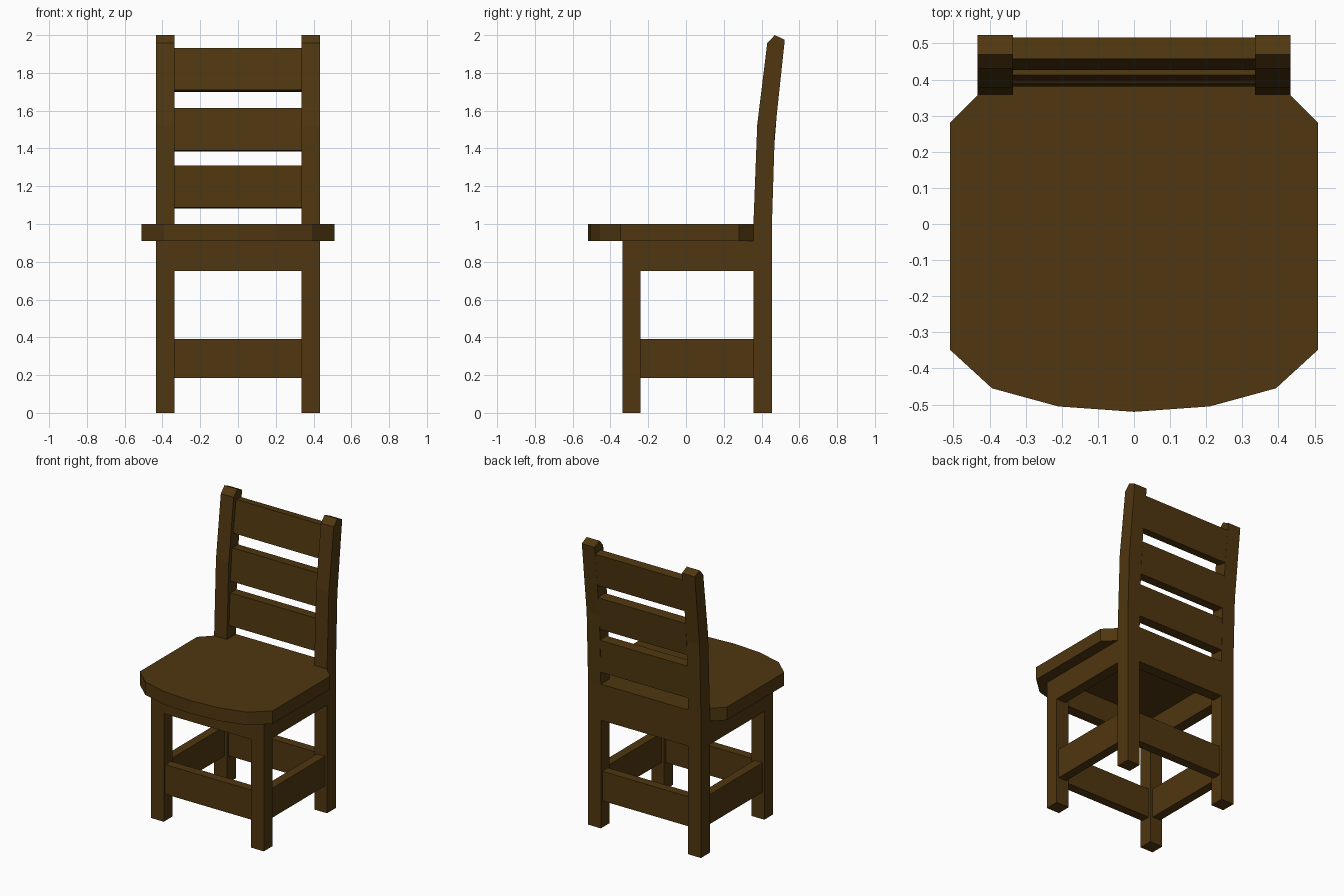
import bpy, bmesh
from mathutils import Vector

if "Cube" in bpy.data.objects:
    bpy.data.objects.remove(bpy.data.objects["Cube"])

wood = bpy.data.materials.new("dark brown wood")
wood.diffuse_color = (0.08, 0.038, 0.005, 1)
wood.use_nodes = True
wood.node_tree.nodes["Principled BSDF"].inputs["Base Color"].default_value = wood.diffuse_color


def prism(name, profile, axis, lo, hi):
    """Extrude a 2D profile along x (profile is y,z) or z (profile is x,y)."""
    bm = bmesh.new()
    place = (lambda a, b: (lo, a, b)) if axis == 'x' else (lambda a, b: (a, b, lo))
    face = bm.faces.new([bm.verts.new(place(a, b)) for a, b in profile])
    ext = bmesh.ops.extrude_face_region(bm, geom=[face])
    move = Vector((hi - lo, 0, 0)) if axis == 'x' else Vector((0, 0, hi - lo))
    bmesh.ops.translate(bm, vec=move,
                        verts=[v for v in ext['geom'] if isinstance(v, bmesh.types.BMVert)])
    bmesh.ops.recalc_face_normals(bm, faces=bm.faces)
    me = bpy.data.meshes.new(name)
    bm.to_mesh(me)
    bm.free()
    me.materials.append(wood)
    ob = bpy.data.objects.new(name, me)
    bpy.context.collection.objects.link(ob)
    return ob


def box(name, x0, x1, y0, y1, z0, z1):
    return prism(name, [(x0, y0), (x1, y0), (x1, y1), (x0, y1)], 'z', z0, z1)


XI, XO = 0.335, 0.433           # inner and outer faces of the legs
FY0, FY1 = -0.335, -0.24        # front leg depth
BY0, BY1 = 0.357, 0.455         # back leg depth

# back posts, bent backwards with a pointed top
post = [(BY0, 0), (BY1, 0), (BY1, 1.0), (0.47, 1.48), (0.523, 1.975),
        (0.47, 2.0), (0.43, 1.957), (0.377, 1.525), (BY0, 1.0)]

for side, s in (("left", -1), ("right", 1)):
    a, b = sorted((s * XI, s * XO))
    prism(side + "_back_post", post, 'x', a, b)
    box(side + "_front_leg", a, b, FY0, FY1, 0, 0.91)
    # side apron flush with the legs, side stretcher slightly recessed
    a, b = sorted((s * 0.36, s * XO))
    box(side + "_apron", a, b, FY1, BY0, 0.75, 0.91)
    a, b = sorted((s * 0.355, s * 0.417))
    box(side + "_stretcher", a, b, FY1, BY0, 0.185, 0.39)

# front and back rails
box("front_apron", -XI, XI, FY0, FY0 + 0.073, 0.75, 0.91)
box("back_apron", -XI, XI, 0.38, BY1, 0.75, 1.0)
box("front_stretcher", -XI, XI, FY0 + 0.016, FY0 + 0.078, 0.185, 0.39)
box("back_stretcher", -XI, XI, BY1 - 0.078, BY1 - 0.016, 0.185, 0.39)

# seat with bowed front, clipped rear corners and notches for the posts
half = [(0.21, -0.505), (0.393, -0.455), (0.51, -0.348), (0.51, 0.28),
        (XO, BY0), (XI, BY0), (XI, 0.38)]
outline = [(0, -0.52)] + half + [(-x, y) for x, y in reversed(half)]
prism("seat", outline, 'z', 0.91, 1.0)

# tilted back slats: front bottom, back bottom, back top, front top
slats = {
    "lower_slat": [(0.381, 1.087), (0.456, 1.083), (0.463, 1.307), (0.391, 1.31)],
    "middle_slat": [(0.395, 1.39), (0.465, 1.384), (0.483, 1.61), (0.412, 1.615)],
    "upper_slat": [(0.427, 1.71), (0.493, 1.70), (0.517, 1.925), (0.457, 1.932)],
}
for name, profile in slats.items():
    prism(name, profile, 'x', -XI, XI)
